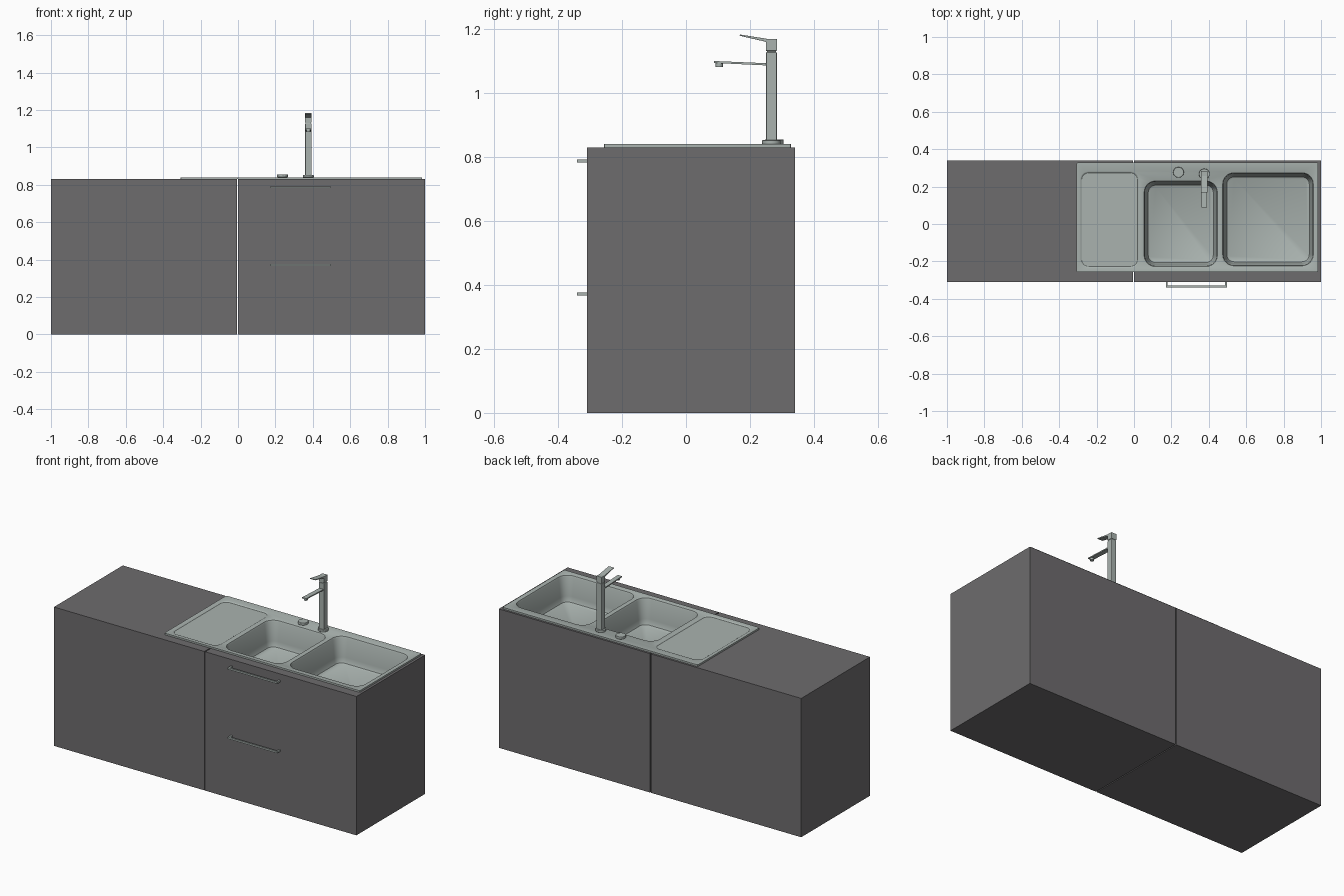
import bpy, bmesh, math
from mathutils import Vector

if "Cube" in bpy.data.objects:
    bpy.data.objects.remove(bpy.data.objects["Cube"])


def material(name, rgb):
    m = bpy.data.materials.new(name)
    m.diffuse_color = (*rgb, 1)
    m.use_nodes = True
    m.node_tree.nodes["Principled BSDF"].inputs["Base Color"].default_value = m.diffuse_color
    return m


DARK = material("dark_panel", (0.155, 0.15, 0.155))
STEEL = material("steel", (0.40, 0.45, 0.43))


def finish(bm, name, mat, bevel=0.0, smooth=False, recalc=True):
    if recalc:
        bmesh.ops.recalc_face_normals(bm, faces=bm.faces[:])
    me = bpy.data.meshes.new(name)
    bm.to_mesh(me)
    bm.free()
    ob = bpy.data.objects.new(name, me)
    bpy.context.collection.objects.link(ob)
    me.materials.append(mat)
    if bevel:
        mod = ob.modifiers.new("bevel", "BEVEL")
        mod.width, mod.segments = bevel, 2
    if smooth:
        bpy.ops.object.select_all(action='DESELECT')
        ob.select_set(True)
        bpy.context.view_layer.objects.active = ob
        bpy.ops.object.shade_smooth_by_angle(angle=math.radians(35))
    return ob


def box(name, lo, hi, mat, bevel=0.0):
    bm = bmesh.new()
    bmesh.ops.create_cube(bm, size=1)
    lo, hi = Vector(lo), Vector(hi)
    for v in bm.verts:
        v.co = (lo + hi) / 2 + v.co * (hi - lo)
    return finish(bm, name, mat, bevel)


def disc(name, x, y, z0, z1, r, sides, bevel=0.0):
    bm = bmesh.new()
    bmesh.ops.create_cone(bm, cap_ends=True, segments=sides, radius1=r, radius2=r, depth=z1 - z0)
    bmesh.ops.translate(bm, verts=bm.verts[:], vec=(x, y, (z0 + z1) / 2))
    return finish(bm, name, STEEL, bevel, smooth=True)


def extrude_profile(name, pts, axis, a, b, mat, bevel=0.0):
    """Extrude a 2D outline: axis 'x' takes (y, z) points, axis 'z' takes (x, y)."""
    bm = bmesh.new()
    place = (lambda p, t: (t, *p)) if axis == 'x' else (lambda p, t: (*p, t))
    f = bm.faces.new([bm.verts.new(place(p, a)) for p in pts])
    new = bmesh.ops.extrude_face_region(bm, geom=[f])["geom"]
    bmesh.ops.translate(bm, verts=[v for v in new if isinstance(v, bmesh.types.BMVert)],
                        vec=place((0, 0), b - a))
    return finish(bm, name, mat, bevel)


def ring(bm, rect, r, z, inset=0.0, seg=6):
    """Closed loop of verts along a rounded rectangle (x0, x1, y0, y1)."""
    x0, x1, y0, y1 = rect
    x0, x1, y0, y1 = x0 + inset, x1 - inset, y0 + inset, y1 - inset
    r = max(r - inset, 0.004)
    out = []
    corners = [(x1 - r, y1 - r), (x0 + r, y1 - r), (x0 + r, y0 + r), (x1 - r, y0 + r)]
    for k, (cx, cy) in enumerate(corners):
        for i in range(seg + 1):
            t = math.pi / 2 * (k + i / seg)
            out.append(bm.verts.new((cx + r * math.cos(t), cy + r * math.sin(t), z)))
    return out


def pairs(loop):
    return list(zip(loop, loop[1:] + loop[:1]))


def bridge(bm, a, b):
    for (p, q), (s, t) in zip(pairs(a), pairs(b)):
        bm.faces.new((p, q, t, s))


# Cabinets: closed left one, right one with an opening under the bowls
TOP, FRONT, BACK = 0.83, -0.31, 0.34
box("left_cabinet", (-1, FRONT, 0), (-0.006, BACK, TOP), DARK)

bm = bmesh.new()
bounds = [(0.0, FRONT), (1, FRONT), (1, BACK), (0.0, BACK)]
hole = [(0.04, -0.243), (0.972, -0.243), (0.972, 0.29), (0.04, 0.29)]
low = [bm.verts.new((x, y, 0)) for x, y in bounds]
high = [bm.verts.new((x, y, TOP)) for x, y in bounds]
inner = [bm.verts.new((x, y, TOP)) for x, y in hole]
bm.faces.new(low[::-1])
bridge(bm, low, high)
bridge(bm, high, inner)
finish(bm, "right_cabinet", DARK, recalc=False)

# Drawer handles: U-shaped bars
for label, z in (("upper", 0.787), ("lower", 0.372)):
    outline = [(0.17, FRONT), (0.17, -0.34), (0.497, -0.34), (0.497, FRONT),
               (0.487, FRONT), (0.487, -0.33), (0.18, -0.33), (0.18, FRONT)]
    extrude_profile(label + "_handle", outline, 'z', z - 0.005, z + 0.005, STEEL)

# Sink: one pressed sheet with a drainer and two bowls
bm = bmesh.new()
RIM = 0.84
plate = (-0.307, 0.985, -0.257, 0.328)
skirt = ring(bm, plate, 0.006, TOP, seg=2)
edge = ring(bm, plate, 0.006, RIM, seg=2)
bridge(bm, skirt, edge)
bowl_steps = [(0.004, 0.838), (0.008, 0.830), (0.018, 0.72), (0.021, 0.70),
              (0.026, 0.688), (0.034, 0.683)]
drain_steps = [(0.003, 0.839), (0.008, 0.835)]
recesses = [((-0.288, 0.027, -0.235, 0.281), 0.045, drain_steps),
            ((0.05, 0.45, -0.232, 0.234), 0.065, bowl_steps),
            ((0.47, 0.963, -0.228, 0.278), 0.065, bowl_steps)]
loops = [edge]
for rect, r, steps in recesses:
    cur = ring(bm, rect, r, RIM)
    loops.append(cur)
    for inset, z in steps:
        nxt = ring(bm, rect, r, z, inset)
        bridge(bm, cur, nxt)
        cur = nxt
    bm.faces.new(cur)
rim_edges = [bm.edges.get(p) or bm.edges.new(p) for lp in loops for p in pairs(lp)]
bmesh.ops.triangle_fill(bm, use_beauty=True, use_dissolve=False, edges=rim_edges, normal=(0, 0, 1))
bmesh.ops.recalc_face_normals(bm, faces=bm.faces[:])
if sum(f.normal.z * f.calc_area() for f in bm.faces) < 0:
    bmesh.ops.reverse_faces(bm, faces=bm.faces[:])
finish(bm, "sink", STEEL, smooth=True, recalc=False)

# Drain control knob
disc("drain_knob", 0.238, 0.276, RIM, 0.855, 0.029, 12, 0.002)

# Tap: base, square column, neck, spout with nozzle, lever head
TX, TY, H = 0.376, 0.267, 0.017
disc("tap_base", TX, TY, RIM, 0.853, 0.029, 24, 0.002)
box("tap_column", (TX - H, TY - H, 0.85), (TX + H, TY + H, 1.128), STEEL, 0.003)
box("tap_neck", (TX - 0.014, TY - 0.014, 1.12), (TX + 0.014, TY + 0.014, 1.14), STEEL)
spout = [(0.255, 1.086), (0.255, 1.093), (0.088, 1.100), (0.088, 1.094)]
extrude_profile("tap_spout", spout, 'x', TX - 0.014, TX + 0.014, STEEL)
disc("tap_nozzle", TX, 0.104, 1.082, 1.096, 0.011, 16)
lever = [(TY + H, 1.132), (TY - H, 1.132), (TY - H, 1.160), (0.168, 1.179),
         (0.168, 1.183), (0.256, 1.169), (TY + H, 1.169)]
extrude_profile("tap_lever", lever, 'x', TX - H, TX + H, STEEL, 0.001)
